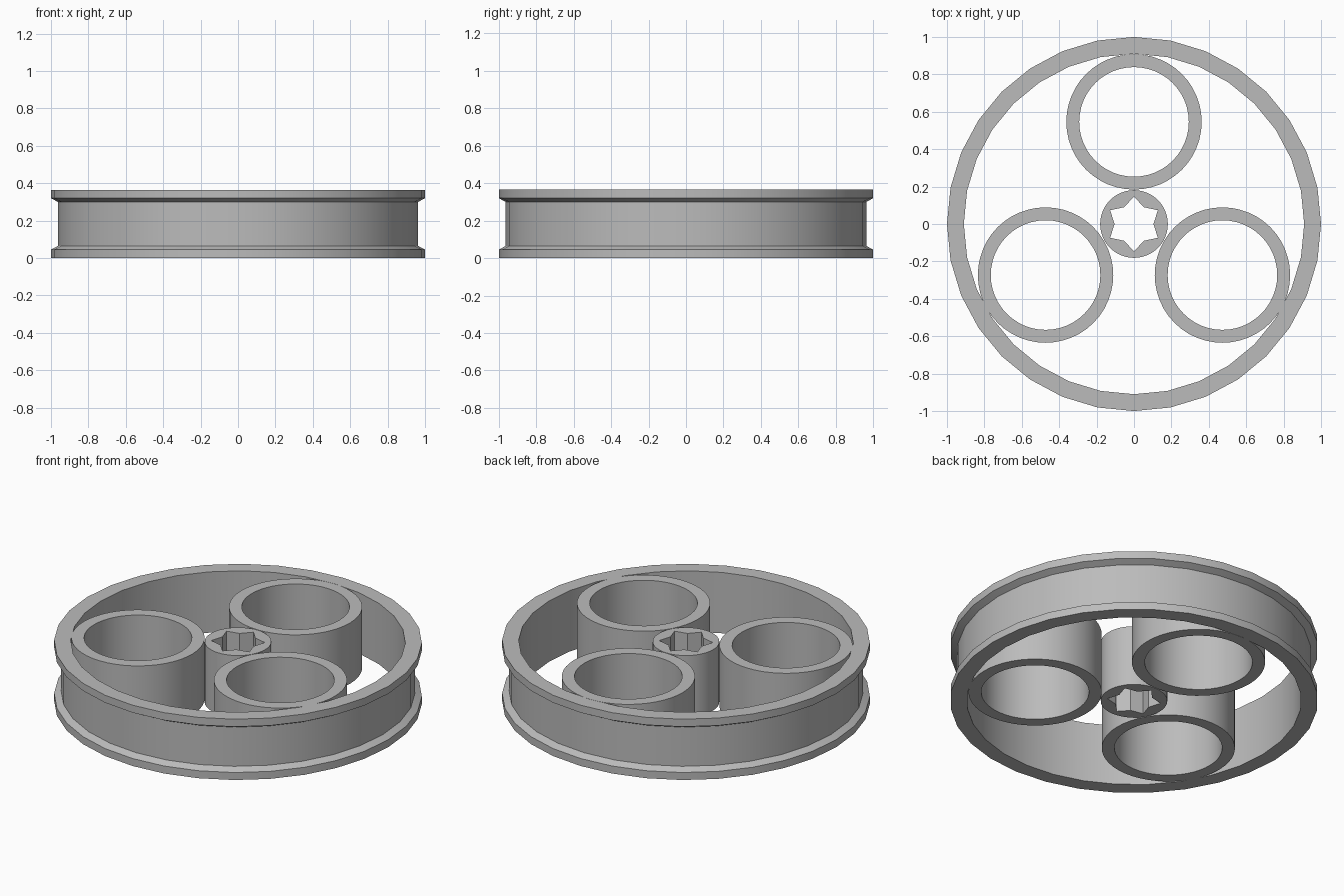
import bpy, bmesh
from math import sin, cos, pi, radians

cube = bpy.data.objects.get("Cube")
if cube:
    bpy.data.objects.remove(cube, do_unlink=True)

HEIGHT = 0.365

grey = bpy.data.materials.new("plain grey")
grey.use_nodes = True
colour = (0.5, 0.5, 0.5, 1)
grey.diffuse_color = colour
grey.node_tree.nodes["Principled BSDF"].inputs["Base Color"].default_value = colour


def circle(radius, sides):
    """Points of a regular polygon with a corner on +y."""
    return [(radius * cos(pi / 2 + 2 * pi * i / sides),
             radius * sin(pi / 2 + 2 * pi * i / sides)) for i in range(sides)]


def tube(name, loops, centre=(0, 0)):
    """Closed tube: loops are (outline, z) pairs joined in order, last to first."""
    bm = bmesh.new()
    rows = [[bm.verts.new((x, y, z)) for x, y in outline] for outline, z in loops]
    for a, b in zip(rows, rows[1:] + rows[:1]):
        for i in range(len(a)):
            j = (i + 1) % len(a)
            bm.faces.new((a[i], a[j], b[j], b[i]))
    bmesh.ops.recalc_face_normals(bm, faces=bm.faces)
    mesh = bpy.data.meshes.new(name)
    bm.to_mesh(mesh)
    bm.free()
    mesh.materials.append(grey)
    obj = bpy.data.objects.new(name, mesh)
    obj.location = (*centre, 0)
    bpy.context.collection.objects.link(obj)
    bpy.ops.object.select_all(action='DESELECT')
    obj.select_set(True)
    bpy.context.view_layer.objects.active = obj
    bpy.ops.object.shade_smooth_by_angle(angle=radians(25))
    return obj


# Rim with a flange at each edge and a groove between
rim_profile = [(0.91, 0), (1, 0), (1, 0.045), (0.963, 0.065),
               (0.963, HEIGHT - 0.065), (1, HEIGHT - 0.045), (1, HEIGHT), (0.91, HEIGHT)]
tube("rim", [(circle(r, 32), z) for r, z in rim_profile])

# Three round spokes between hub and rim
outer, inner = circle(0.362, 48), circle(0.293, 48)
for i, side in enumerate(("back", "left", "right")):
    angle = pi / 2 - i * 2 * pi / 3
    tube("spoke_ring_" + side,
         [(inner, 0), (outer, 0), (outer, HEIGHT), (inner, HEIGHT)],
         (0.546 * cos(angle), 0.546 * sin(angle)))

# Hub with a six-pointed star bore
star = [(x * k, y * k) for (x, y), k in zip(circle(1, 12), (0.147, 0.104) * 6)]
hub_outer = circle(0.181, 48)
star_loop = [star[i // 4] if i % 4 == 0 else
             tuple(p + (q - p) * (i % 4) / 4
                   for p, q in zip(star[i // 4], star[(i // 4 + 1) % 12]))
             for i in range(48)]
tube("hub", [(star_loop, 0), (hub_outer, 0), (hub_outer, HEIGHT), (star_loop, HEIGHT)])
